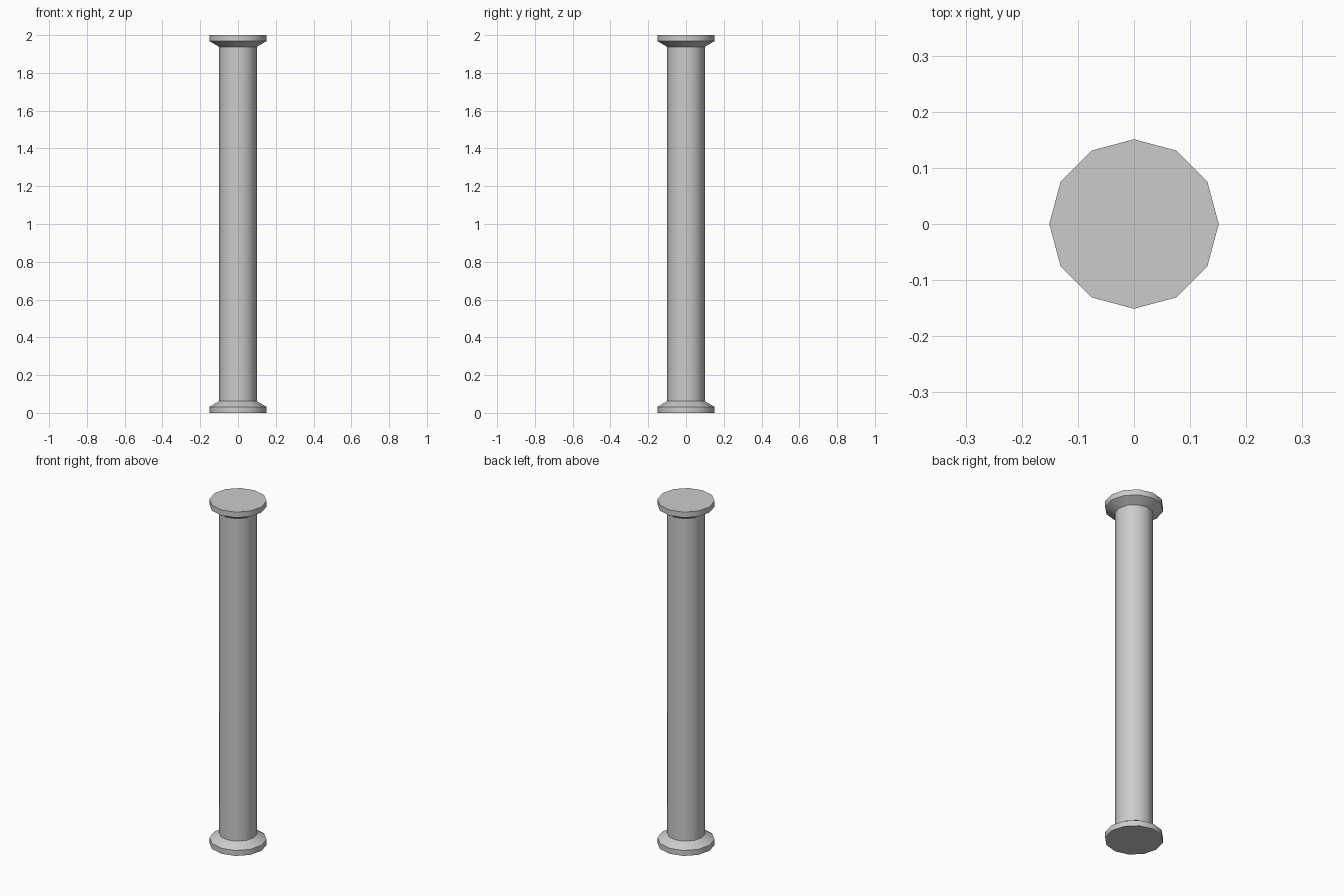
import bpy, bmesh, math

if "Cube" in bpy.data.objects:
    bpy.data.objects.remove(bpy.data.objects["Cube"])

SIDES = 12

# Half profile (radius, height), mirrored about mid height
lower = [(0.151, 0.0), (0.151, 0.032), (0.1, 0.062)]
profile = lower + [(r, 2.0 - z) for r, z in reversed(lower)]

# Column: foot, shaft and capital turned as one closed skin
bm = bmesh.new()
rings = []
for r, z in profile:
    angles = [2 * math.pi * i / SIDES for i in range(SIDES)]
    rings.append([bm.verts.new((r * math.cos(a), r * math.sin(a), z)) for a in angles])
for low, high in zip(rings, rings[1:]):
    for i in range(SIDES):
        j = (i + 1) % SIDES
        bm.faces.new((low[i], low[j], high[j], high[i]))

# Flat end discs
bm.faces.new(list(reversed(rings[0])))
bm.faces.new(rings[-1])

mesh = bpy.data.meshes.new("column")
bm.to_mesh(mesh)
bm.free()
column = bpy.data.objects.new("column", mesh)
bpy.context.collection.objects.link(column)

# Round the sides, keep the rims crisp
bpy.context.view_layer.objects.active = column
column.select_set(True)
bpy.ops.object.shade_smooth_by_angle(angle=math.radians(40))
